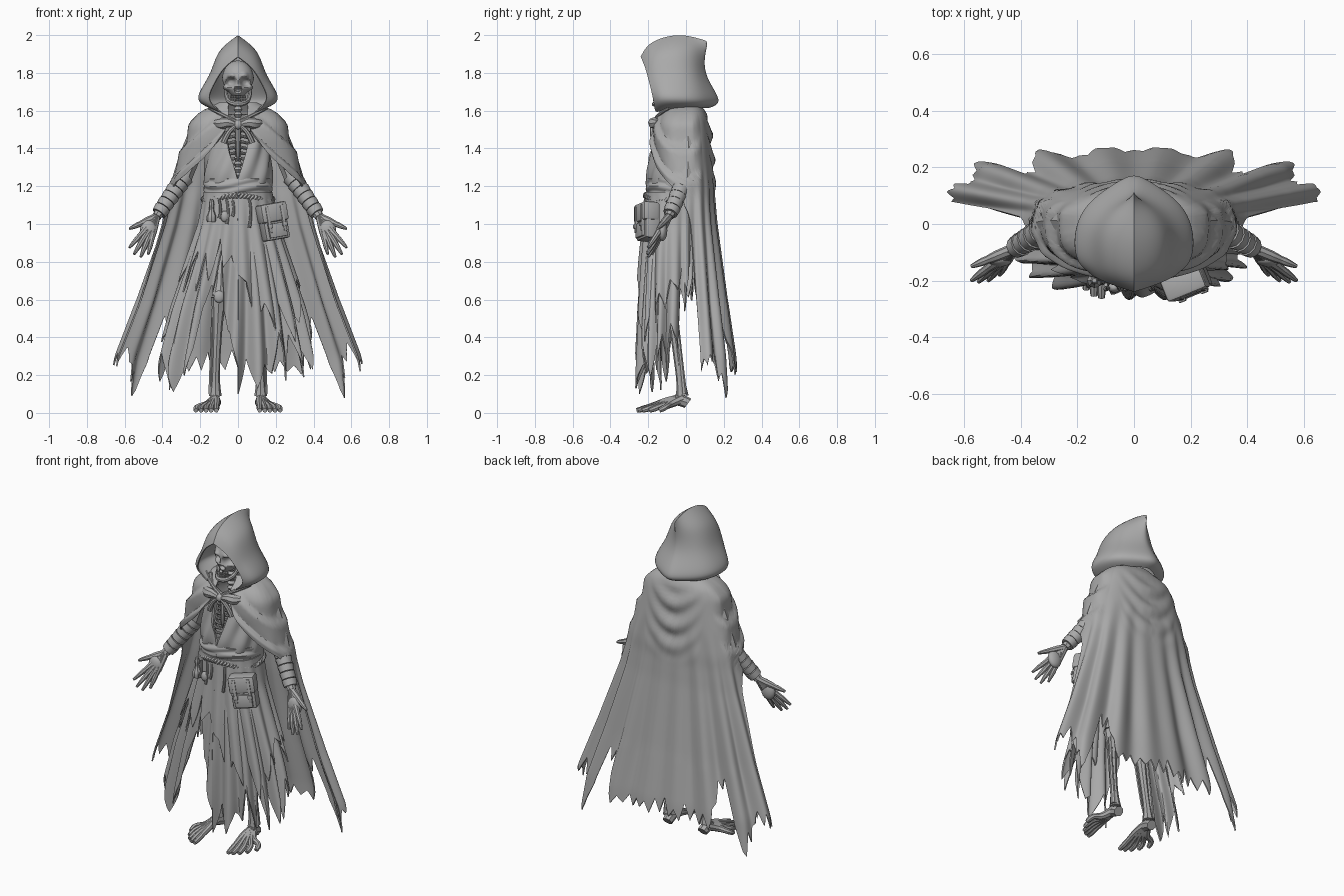
import bpy, bmesh, math, random
from mathutils import Vector, Matrix

random.seed(4)
if "Cube" in bpy.data.objects:
    bpy.data.objects.remove(bpy.data.objects["Cube"])

COLOUR = (0.4, 0.4, 0.4, 1)
grey = bpy.data.materials.new("plain grey")
grey.use_nodes = True
grey.diffuse_color = COLOUR
grey.node_tree.nodes["Principled BSDF"].inputs["Base Color"].default_value = COLOUR
parts = []
SIDES = (("left", 1), ("right", -1))


def add(name, data):
    obj = bpy.data.objects.new(name, data)
    bpy.context.collection.objects.link(obj)
    data.materials.append(grey)
    parts.append(obj)
    return obj


def add_bmesh(name, bm):
    mesh = bpy.data.meshes.new(name)
    bm.to_mesh(mesh)
    bm.free()
    return add(name, mesh)


def strands(name, paths, kind="NURBS", detail=2):
    """Tapered tubes; every path point is (x, y, z, radius)."""
    curve = bpy.data.curves.new(name, "CURVE")
    curve.dimensions = "3D"
    curve.bevel_depth = 1
    curve.bevel_resolution = detail
    curve.resolution_u = 4
    curve.use_fill_caps = True
    for path in paths:
        spline = curve.splines.new(kind)
        spline.points.add(len(path) - 1)
        for point, (x, y, z, radius) in zip(spline.points, path):
            point.co = (x, y, z, 1)
            point.radius = radius
        spline.use_endpoint_u = True
        spline.order_u = min(3, len(path))
    return add(name, curve)


def ball(name, place, size):
    bm = bmesh.new()
    matrix = Matrix.Translation(place) @ Matrix.Diagonal((*size, 1))
    bmesh.ops.create_uvsphere(bm, u_segments=24, v_segments=14, radius=1, matrix=matrix)
    return add_bmesh(name, bm)


def box(name, pivot, offset, size, turn):
    bm = bmesh.new()
    matrix = Matrix.Translation(pivot) @ turn @ Matrix.Translation(offset)
    bmesh.ops.create_cube(bm, size=1, matrix=matrix @ Matrix.Diagonal((*size, 1)))
    obj = add_bmesh(name, bm)
    bevel = obj.modifiers.new("soft edges", "BEVEL")
    bevel.width, bevel.segments = min(size) * 0.15, 2
    return obj


def sample(table, t):
    """Linear lookup in rows sorted by their first entry."""
    if t <= table[0][0]:
        return table[0][1:]
    for low, high in zip(table, table[1:]):
        if t <= high[0]:
            f = (t - low[0]) / (high[0] - low[0])
            return [a + (b - a) * f for a, b in zip(low[1:], high[1:])]
    return table[-1][1:]


def cloth(name, levels, hem, ragged=0, spikes=40, ripple=None, centre=0, rows=60, thick=0.008, power=0.8):
    """Hanging sheet. Levels: height, half width, back depth, front depth, wrap angle."""
    bm = bmesh.new()
    cols, top = spikes * 5, levels[-1][0]
    teeth = [ragged * random.uniform(0.4, 1) * (i % 2) - ragged * random.uniform(0, 0.3) for i in range(spikes + 2)]
    grid = []
    for j in range(cols + 1):
        u = 2 * j / cols - 1
        k, f = divmod(j / 5, 1)
        tooth = teeth[int(k)] * (1 - f) + teeth[int(k) + 1] * f
        bottom = sample(hem, u)[0] + tooth
        column = []
        for i in range(rows + 1):
            z = top + (bottom - top) * i / rows
            near = [sample(levels, z + d) for d in (-0.02, 0, 0.02)]
            width, back, front, wrap = [sum(v) / 3 for v in zip(*near)]
            a = math.radians(u * wrap)
            s, c = math.sin(a), math.cos(a)
            push = ripple(a, z, width * s) if ripple else 0
            depth = math.copysign(abs(c) ** power, c) * (back if c > 0 else front)
            column.append(bm.verts.new((width * s + push * s, centre + depth + push * c, z)))
        grid.append(column)
    for p, q in zip(grid, grid[1:]):
        for i in range(rows):
            bm.faces.new((p[i], p[i + 1], q[i + 1], q[i]))
    obj = add_bmesh(name, bm)
    shell = obj.modifiers.new("thickness", "SOLIDIFY")
    shell.thickness, shell.offset = thick, 0
    return obj


# Hood: arches lofted from the face opening to the ridge at the back
arches = [
    [(0, -.24, 1.885), (.08, -.215, 1.83), (.135, -.19, 1.73), (.17, -.17, 1.65), (.08, -.165, 1.585)],
    [(0, -.2, 1.965), (.105, -.18, 1.9), (.14, -.15, 1.78), (.24, -.14, 1.655), (.12, -.14, 1.6)],
    [(0, -.05, 2.01), (.125, -.05, 1.925), (.145, -.04, 1.79), (.255, -.05, 1.65), (.14, -.03, 1.61)],
    [(0, .06, 1.985), (.08, .05, 1.92), (.11, .05, 1.79), (.21, .09, 1.65), (.12, .07, 1.615)],
    [(0, .125, 1.965), (.0, .1, 1.87), (.0, .11, 1.77), (.0, .215, 1.64), (.0, .13, 1.615)],
]
bm = bmesh.new()
for side in (1, -1):
    rows = [[bm.verts.new((x * side, y, z)) for x, y, z in arch] for arch in arches]
    for p, q in zip(rows, rows[1:]):
        for i in range(4):
            bm.faces.new((p[i], q[i], q[i + 1], p[i + 1]))
bmesh.ops.remove_doubles(bm, verts=bm.verts, dist=0.0001)
bmesh.ops.recalc_face_normals(bm, faces=bm.faces)
crease = bm.edges.layers.float.new("crease_edge")
for edge in bm.edges:
    if all(abs(v.co.x) < 0.001 for v in edge.verts):
        edge[crease] = 1 if edge.verts[0].co.z + edge.verts[1].co.z > 3.84 else 0.4
hood = add_bmesh("hood", bm)
hood.modifiers.new("rounding", "SUBSURF").levels = 3
hood.modifiers.new("thickness", "SOLIDIFY").thickness = 0.006


# Cloak: shoulder mantle that opens into a long ragged back panel
def cloak_folds(a, z, x):
    fall = max(0, min(1, (1.35 - z) / 0.8)) * min(1, 0.15 + abs(a) * 2)
    long_folds = 0.022 * fall * math.cos(17 * abs(a) - 2.3)
    upper = max(0, min(1, (z - 1.12) * 6, (1.6 - z) * 12))
    if abs(a) < 1.1:
        drape = math.sin(48 * (z - 4 * x * x)) * max(0, 1 - abs(x) / 0.2)
        return long_folds + 0.012 * upper * drape
    phase = (9 * (z + 0.9 * abs(x))) % 1
    return long_folds + 0.03 * upper * min(phase, (1 - phase) * 3) * min(1, (abs(a) - 1.1) * 3)


cloth("cloak", [
    (0.1, .7, .27, .1, 80), (0.3, .66, .255, .1, 80), (0.6, .54, .21, .1, 82), (1, .4, .16, .1, 87),
    (1.13, .365, .15, .14, 92), (1.2, .348, .15, .16, 106), (1.27, .325, .145, .175, 128),
    (1.35, .297, .14, .18, 145), (1.45, .262, .13, .18, 160), (1.54, .235, .12, .16, 168),
    (1.6, .195, .1, .12, 166), (1.64, .08, .06, .08, 150)],
    [(-1, .25), (-.8, .29), (-.61, .07), (-.53, .47), (-.43, .4), (-.38, .23), (0, .24), (.38, .23), (.43, .4), (.53, .47), (.61, .07), (.8, .29), (1, .25)],
    ragged=0.1, spikes=56, ripple=cloak_folds, rows=70, power=0.65)

# Robe body with a deep open neckline, and the sash below it
cloth("robe_body", [
    (1.12, .16, .13, .13, 180), (1.24, .175, .13, .15, 180), (1.28, .172, .13, .15, 175),
    (1.4, .16, .12, .13, 162), (1.5, .15, .11, .11, 152), (1.58, .11, .08, .09, 142)],
    [(-1, 1.13), (1, 1.13)], centre=-0.05, rows=30, thick=0.014,
    ripple=lambda a, z, x: 0.006 * math.sin(9 * a + 25 * z))
cloth("waist_sash", [
    (1.16, .165, .14, .145, 180), (1.18, .18, .145, .16, 180), (1.22, .18, .145, .16, 180), (1.24, .168, .14, .15, 180)],
    [(-1, 1.16), (1, 1.16)], centre=-0.05, rows=14,
    ripple=lambda a, z, x: 0.004 * math.sin(140 * z + 3 * math.sin(2 * a)))

# Tattered skirt in two layers
skirt = [(0.1, .43, .13, .18, 180), (0.3, .4, .13, .18, 180), (0.55, .34, .13, .175, 180),
         (0.8, .26, .13, .165, 180), (1, .195, .13, .15, 180), (1.17, .165, .13, .14, 180)]
cloth("under_skirt", skirt,
      [(-1, .24), (-.96, .26), (-.92, .66), (-.84, .68), (-.8, .3), (-.7, .16), (-.55, .22), (-.42, .6), (0, .7),
       (.42, .6), (.52, .3), (.7, .2), (.85, .24), (1, .16)],
      ragged=0.24, spikes=54, centre=-0.06,
      ripple=lambda a, z, x: 0.03 * (1.17 - z) * math.sin(20 * a + 2 * z))
cloth("over_skirt", [(z, w + .012, b + .01, f + .014, 180) for z, w, b, f, wrap in skirt],
      [(-1, .75), (-.9, .82), (-.75, .68), (-.6, .7), (-.4, .75), (.3, .75), (.55, .62), (.75, .42), (.92, .5), (1, .75)],
      ragged=0.2, spikes=46, centre=-0.06,
      ripple=lambda a, z, x: 0.03 * (1.17 - z) * math.sin(17 * a))

# Twisted rope belt with hanging cords
belt = []
for phase in (0, math.pi):
    path = []
    for i in range(241):
        a = math.tau * i / 240
        swing = phase + 30 * a
        r = 0.18 + 0.009 * math.cos(swing)
        path.append((r * math.sin(a), -0.055 - r * 0.87 * math.cos(a), 1.13 + 0.02 * math.cos(2 * a) * math.cos(a) + 0.009 * math.sin(swing), 0.01))
    belt.append(path)
strands("rope_belt", belt, "POLY", 1)
strands("belt_cords", [[(x, -.215, 1.13, .007), (x + .015, -.23, 1.07, .006), (x, -.23, end, .009)]
                       for x, end in ((-.1, 1.03), (-.06, 1), (-.03, 1.04), (.06, .98))])
strands("hanging_flask", [[(-.14, -.2, 1.13 - 0.02 * i, r) for i, r in enumerate((.008, .016, .012, .013, .024, .028, .024))]])
ball("small_pouch", (-.07, -.225, 1.04), (.022, .018, .03))

# Satchel on the left hip
tilt = Matrix.Rotation(math.radians(-10), 4, "Y") @ Matrix.Rotation(math.radians(22), 4, "Z")
hip = Vector((.185, -.2, 1.01))
box("satchel_body", hip, (0, 0, 0), (.14, .085, .19), tilt)
box("satchel_flap", hip, (0, -.01, .05), (.152, .09, .1), tilt)
box("satchel_pocket", hip, (0, -.044, -.045), (.1, .022, .075), tilt)
for x in (-.042, .042):
    box("satchel_strap", hip, (x, -.05, .015), (.018, .018, .14), tilt)
    box("satchel_buckle", hip, (x, -.058, -.02), (.026, .012, .022), tilt)

# Skull: sphere narrowed to the jaw with sockets, nose and cheeks pressed in
bm = bmesh.new()
bmesh.ops.create_uvsphere(bm, u_segments=72, v_segments=56, radius=1)
for v in bm.verts:
    x, y, z = v.co
    low = max(0, -z)
    p = Vector((x * (.084 - .024 * low), -.08 + y * .09, 1.765 + z * .1))
    if y < 0:
        def bump(px, pz, size):
            return math.exp(-(((abs(p.x) - px) ** 2 + (p.z - pz) ** 2) / size ** 2) ** 2)
        p.y += .045 * bump(.036, 1.752, .024) + .03 * bump(.004, 1.708, .013)
        p.y -= .012 * bump(.036, 1.786, .018) + .024 * low * (1 - abs(x))
        p.x *= 1 + .22 * bump(.06, 1.718, .016)
    v.co = p
add_bmesh("skull", bm)
strands("jaw", [[(-.066, -.085, 1.71, .009), (-.062, -.105, 1.66, .012), (-.032, -.16, 1.638, .014), (0, -.168, 1.634, .015),
                 (.032, -.16, 1.638, .014), (.062, -.105, 1.66, .012), (.066, -.085, 1.71, .009)]])
strands("teeth", [[(.0092 * i, -.17 + .0012 * i * i, z, .005), (.0092 * i, -.17 + .0012 * i * i, z - .013, .0043)]
                  for i in range(-4, 5) for z in (1.68, 1.664)], detail=1)

# Spine, ribs and breastbone
strands("spine", [[(0, -.065 + .04 * max(0, 1.5 - z), z, .024 if i % 2 else .013)
                   for i, z in enumerate(1.1 + .0145 * k for k in range(40))]], "POLY")
ribs = []
for side in (1, -1):
    for k in range(8):
        ribs.append([(side * (.075 + .005 * k) * math.sin(a), -.055 + .085 * math.cos(a), 1.5 - .03 * k - .02 * math.sin(a), .008)
                     for a in (math.pi * (.05 + .1 * n) for n in range(10))])
strands("ribs", ribs)
strands("breastbone", [[(0, -.14, 1.52, .018), (0, -.147, 1.45, .012), (0, -.15, 1.37, .014), (0, -.148, 1.33, .004)]])
strands("collarbones", [[(s * .01, -.14, 1.53, .011), (s * .07, -.13, 1.555, .008), (s * .16, -.06, 1.55, .011)] for s in (1, -1)])

# Neck cords and the bow that ties the mantle
strands("neck_cords", [[(s * (.15 - drop), -.09, 1.615, .01), (s * (.1 - drop), -.15, 1.585 - drop, .01), (0, -.17, 1.54 - drop / 2, .01)]
                       for s in (1, -1) for drop in (0, .025)])
ball("bow_knot", (0, -.175, 1.525), (.024, .02, .024))
for label, s in SIDES:
    strands(label + "_bow_loop", [[(s * .01, -.175, 1.525, .012), (s * .05, -.178, 1.54, .026), (s * .09, -.165, 1.53, .034), (s * .12, -.145, 1.535, .02)]])
    strands(label + "_bow_tail", [[(s * .01, -.18, 1.52, .01), (s * .05, -.18, 1.5, .014), (s * .075, -.17, 1.43, .016)]])

for label, s in SIDES:
    # Arm: sleeve, banded forearm and spread hand
    strands(label + "_sleeve", [[(s * .18, 0, 1.53, .055), (s * .25, .01, 1.38, .06), (s * .3, 0, 1.23, .05)]])
    elbow, wrist = Vector((s * .285, 0, 1.25)), Vector((s * .43, -.09, 1.04))
    strands(label + "_forearm", [[(*elbow, .036), (*elbow.lerp(wrist, 0.5), .03), (*wrist, .026)]])
    wraps = []
    for i in range(6):
        t = i / 6.4
        wraps.append([(*elbow.lerp(wrist, t), .052 - .011 * t), (*elbow.lerp(wrist, t + .14), .046 - .009 * t)])
    strands(label + "_arm_wraps", wraps, "POLY", 4)
    ball(label + "_palm", (s * .475, -.125, .965), (.045, .026, .055))
    fingers = []
    for x, y, z in ((.575, -.15, .975), (.575, -.2, .875), (.55, -.205, .84), (.515, -.2, .825), (.475, -.18, .84)):
        tip = Vector((s * x, y, z))
        joints = [wrist.lerp(tip, t) for t in (0, .35, .5, .62, .7, .85, 1)]
        fingers.append([(*joint, r) for joint, r in zip(joints, (.02, .02, .017, .014, .015, .012, .007))])
    strands(label + "_fingers", fingers)

    # Leg bones, knee and ankle
    strands(label + "_leg_bones", [
        [(s * .09, -.03, 1.08, .03), (s * .085, -.06, .9, .022), (s * .095, -.075, .68, .024), (s * .1, -.08, .62, .04)],
        [(s * .1, -.075, .61, .044), (s * .105, -.07, .53, .028), (s * .115, -.045, .3, .022), (s * .12, -.025, .15, .022), (s * .12, -.02, .09, .034)],
        [(s * .13, -.055, .55, .012), (s * .14, -.03, .3, .01), (s * .14, -.01, .1, .018)]])
    ball(label + "_kneecap", (s * .1, -.11, .615), (.028, .015, .032))
    strands(label + "_heel", [[(s * .12, .01, .05, .03), (s * .12, -.01, .065, .032), (s * .125, -.06, .07, .028)]])
    toes = []
    for i in range(5):
        x, y = .115 + .027 * i, -.262 + .012 * i * i / 1.6
        toes.append([(s * .122, -.02, .075, .026), (s * (.11 + .011 * i), -.09, .068 - .006 * i, .021),
                     (s * (x * .9 + .01), y * .7, .036, .015), (s * x, y * .86, .022, .017), (s * x, y, .013, .012)])
    strands(label + "_foot", toes)

# Turn curves and modifiers into meshes, then smooth while keeping hard edges
bpy.ops.object.select_all(action="DESELECT")
for obj in parts:
    obj.select_set(True)
bpy.context.view_layer.objects.active = parts[0]
bpy.ops.object.convert(target="MESH")
bpy.ops.object.shade_smooth_by_angle(angle=math.radians(40))
